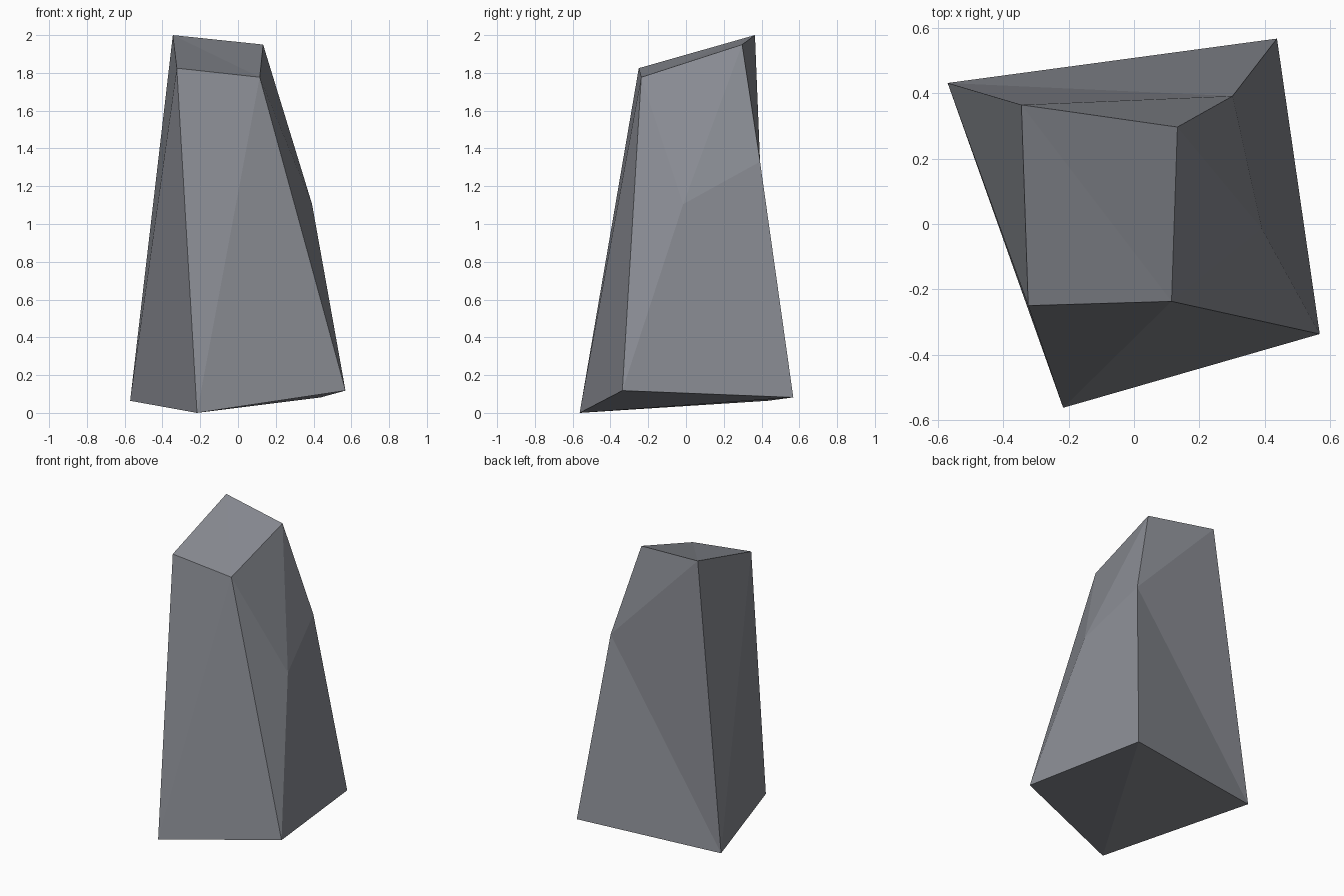
import bpy
import bmesh

if "Cube" in bpy.data.objects:
    bpy.data.objects.remove(bpy.data.objects["Cube"])

# Stone colour
stone = bpy.data.materials.new("slate_grey")
stone.diffuse_color = (0.25, 0.26, 0.29, 1)
stone.use_nodes = True
stone.node_tree.nodes["Principled BSDF"].inputs["Base Color"].default_value = stone.diffuse_color

# Corners of the tapered rock: sloped top, tilted base, two chipped corners on the right
corners = {
    "A": (-0.345, 0.365, 2.0), "B": (0.133, 0.297, 1.95),
    "C": (0.115, -0.237, 1.777), "D": (-0.324, -0.25, 1.825),
    "E": (-0.571, 0.432, 0.064), "F": (-0.217, -0.563, 0.0),
    "G": (0.569, -0.337, 0.118), "H": (0.438, 0.568, 0.082),
    "I": (0.302, 0.392, 1.33), "J": (0.392, -0.015, 1.105),
}

# Facets by side
facets = (
    "ADC ACB "          # sloped top
    "DFC CFG "          # front
    "ADE DEF "          # left
    "ABI AIE EIH "      # back
    "BCJ CJG BJI GJI GIH "  # right
    "EFH FGH"           # underside
).split()

bm = bmesh.new()
verts = {name: bm.verts.new(co) for name, co in corners.items()}
for facet in facets:
    bm.faces.new([verts[name] for name in facet])
bmesh.ops.recalc_face_normals(bm, faces=bm.faces[:])

# Standing rock
mesh = bpy.data.meshes.new("standing_rock")
bm.to_mesh(mesh)
bm.free()
mesh.materials.append(stone)
rock = bpy.data.objects.new("standing_rock", mesh)
bpy.context.collection.objects.link(rock)
